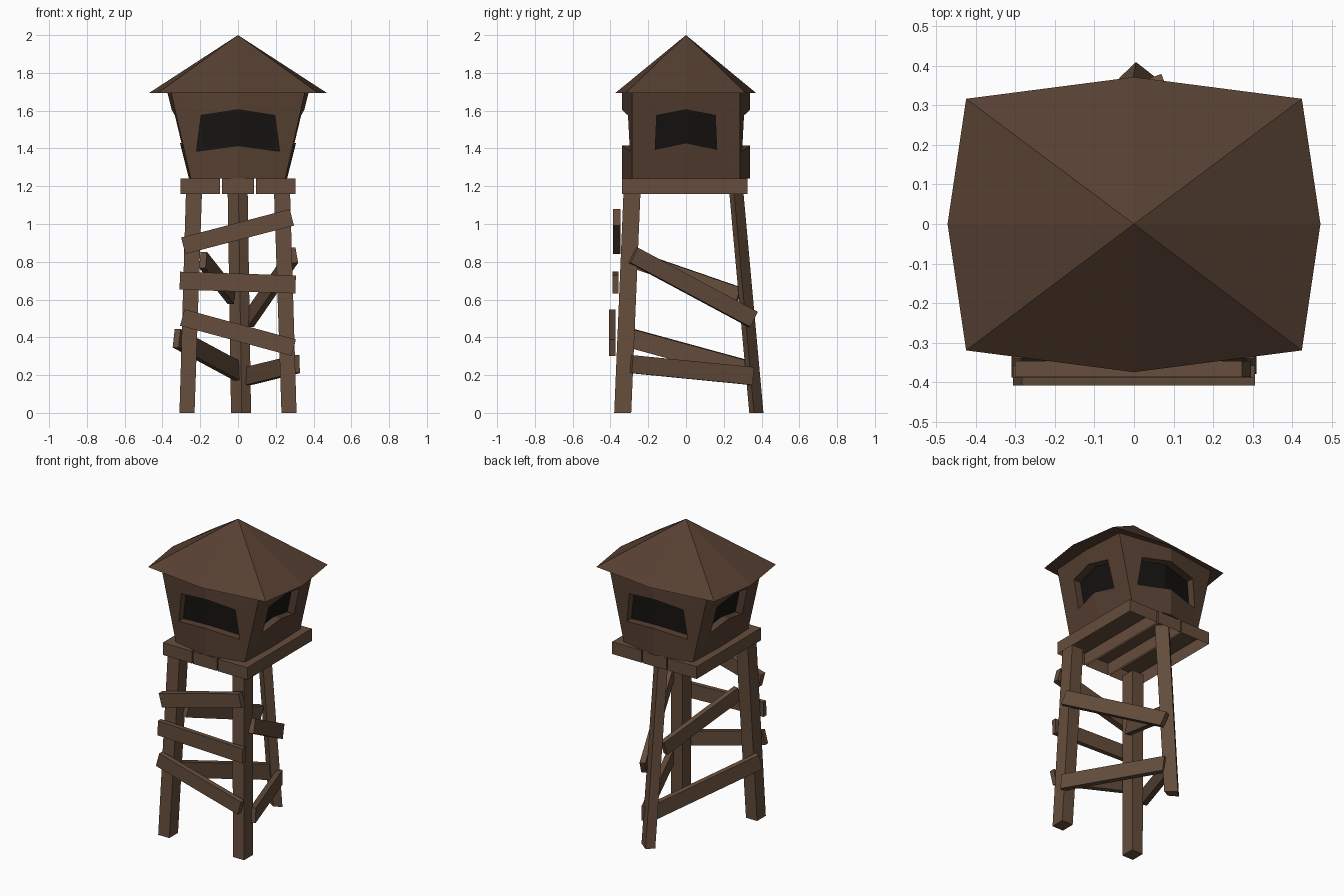
import bpy, bmesh, math
from mathutils import Vector

if "Cube" in bpy.data.objects:
    bpy.data.objects.remove(bpy.data.objects["Cube"])

def material(name, col):
    m = bpy.data.materials.new(name)
    m.diffuse_color = (*col, 1)
    m.use_nodes = True
    m.node_tree.nodes["Principled BSDF"].inputs["Base Color"].default_value = m.diffuse_color
    return m

WOOD = material("wood", (0.13, 0.075, 0.045))
CABIN = material("cabin_wood", (0.095, 0.052, 0.032))
DARK = material("dark_interior", (0.008, 0.007, 0.006))

def finish(name, bm, *mats):
    bmesh.ops.remove_doubles(bm, verts=bm.verts, dist=1e-5)
    bmesh.ops.recalc_face_normals(bm, faces=bm.faces)
    me = bpy.data.meshes.new(name)
    bm.to_mesh(me)
    bm.free()
    for m in mats:
        me.materials.append(m)
    ob = bpy.data.objects.new(name, me)
    bpy.context.collection.objects.link(ob)
    return ob

def prism(name, low, high, mat, cap_low=True):
    """Solid between two matching rings of points."""
    bm = bmesh.new()
    a = [bm.verts.new(p) for p in low]
    b = [bm.verts.new(p) for p in high]
    n = len(a)
    for i in range(n):
        j = (i + 1) % n
        bm.faces.new((a[i], a[j], b[j], b[i]))
    if cap_low:
        bm.faces.new(a[::-1])
    bm.faces.new(b)
    return finish(name, bm, mat)

def rect(x0, x1, y0, y1, z):
    return [(x0, y0, z), (x1, y0, z), (x1, y1, z), (x0, y1, z)]

def brace(name, p, q, height=0.09, thick=0.035):
    """Board from p to q, standing on edge."""
    p, q = Vector(p), Vector(q)
    d = (q - p).normalized()
    side = d.cross(Vector((0, 0, 1))).normalized()
    up = side.cross(d)
    s, u = side * thick / 2, up * height / 2
    ring = lambda c: [c - s - u, c + s - u, c + s + u, c - s + u]
    prism(name, ring(p), ring(q), WOOD)

# Legs: two square front legs and one diamond back leg
for s, n in ((-1, "left"), (1, "right")):
    xs0, xs1 = sorted((s * 0.23, s * 0.31)), sorted((s * 0.19, s * 0.275))
    prism(f"front_leg_{n}", rect(*xs0, -0.38, -0.29, 0), rect(*xs1, -0.33, -0.24, 1.19), WOOD)
back = [(0.02, 0.335), (0.069, 0.36), (0.005, 0.41), (-0.037, 0.37)]
prism("back_leg", [(x, y, 0) for x, y in back],
      [(x - 0.018, y - 0.108, 1.19) for x, y in back], WOOD)

# Cross boards
brace("front_brace_top", (-0.29, -0.367, 0.885), (0.285, -0.367, 1.035), 0.09, 0.04)
brace("front_brace_middle", (-0.308, -0.373, 0.70), (0.305, -0.373, 0.68), 0.095, 0.03)
brace("front_brace_low", (-0.295, -0.391, 0.505), (0.295, -0.391, 0.345))
brace("right_brace_top", (0.295, -0.28, 0.835), (0.06, 0.355, 0.495))
brace("right_brace_low", (0.31, -0.29, 0.258), (0.055, 0.35, 0.195), 0.095)
brace("left_brace_top", (-0.185, -0.27, 0.81), (-0.035, 0.28, 0.62))
brace("left_brace_low", (-0.325, -0.29, 0.395), (0.0, 0.35, 0.22), 0.1)

# Platform planks, hollow underneath
for i, (x0, x1) in enumerate(((-0.305, -0.095), (-0.085, 0.085), (0.095, 0.305))):
    prism(f"platform_plank_{i + 1}", rect(x0, x1, -0.34, 0.325, 1.16),
          rect(x0, x1, -0.34, 0.325, 1.24), WOOD, cap_low=False)

# Cabin: four flared, slightly bent walls with recessed windows
Z0, Z1 = 1.24, 1.70
lerp = lambda a, b, z: a + (b - a) * (z - Z0) / (Z1 - Z0)
cx = lambda z: lerp(0.25, 0.355, z)
walls = {
    "front": (cx, lambda z: 0.34, lambda z: 0.285, (0.22, 1.385, 1.415), (0.195, 1.575, 1.605)),
    "side": (lambda z: 0.285, lambda z: lerp(0.26, 0.375, z), cx,
             (0.163, 1.395, 1.43), (0.155, 1.575, 1.605)),
}
bm = bmesh.new()
for kind, (half, mid, corner, wb, wt) in walls.items():
    for s in (-1, 1):
        def V(u, z, inset=0.0):
            f = min(abs(u) / half(z), 1)
            d = s * (mid(z) + (corner(z) - mid(z)) * f - inset)
            return bm.verts.new((u, d, z) if kind == "front" else (d, u, z))
        for e in (-1, 1):
            win = [(e * wb[0], wb[1]), (0, wb[2]), (0, wt[2]), (e * wt[0], wt[1])]
            out = [(e * half(Z0), Z0), (0, Z0), (0, Z1), (e * half(Z1), Z1)]
            for i in (0, 2, 3):
                j = (i + 1) % 4
                bm.faces.new([V(*out[i]), V(*out[j]), V(*win[j]), V(*win[i])])
                bm.faces.new([V(*win[i]), V(*win[j]), V(*win[j], 0.05), V(*win[i], 0.05)])
            pane = bm.faces.new([V(*w, 0.05) for w in win])
            pane.material_index = 1
finish("cabin", bm, CABIN, DARK)

# Roof: shallow pyramid with bent eaves
eave = [(-0.425, -0.32), (0, -0.375), (0.425, -0.32), (0.472, 0),
        (0.425, 0.317), (0, 0.372), (-0.425, 0.317), (-0.472, 0)]
bm = bmesh.new()
base = [bm.verts.new((x, y, 1.693)) for x, y in eave]
apex = bm.verts.new((0, 0, 2.0))
for i in range(8):
    bm.faces.new((base[i], base[(i + 1) % 8], apex))
bm.faces.new(base[::-1])
finish("roof", bm, CABIN)
